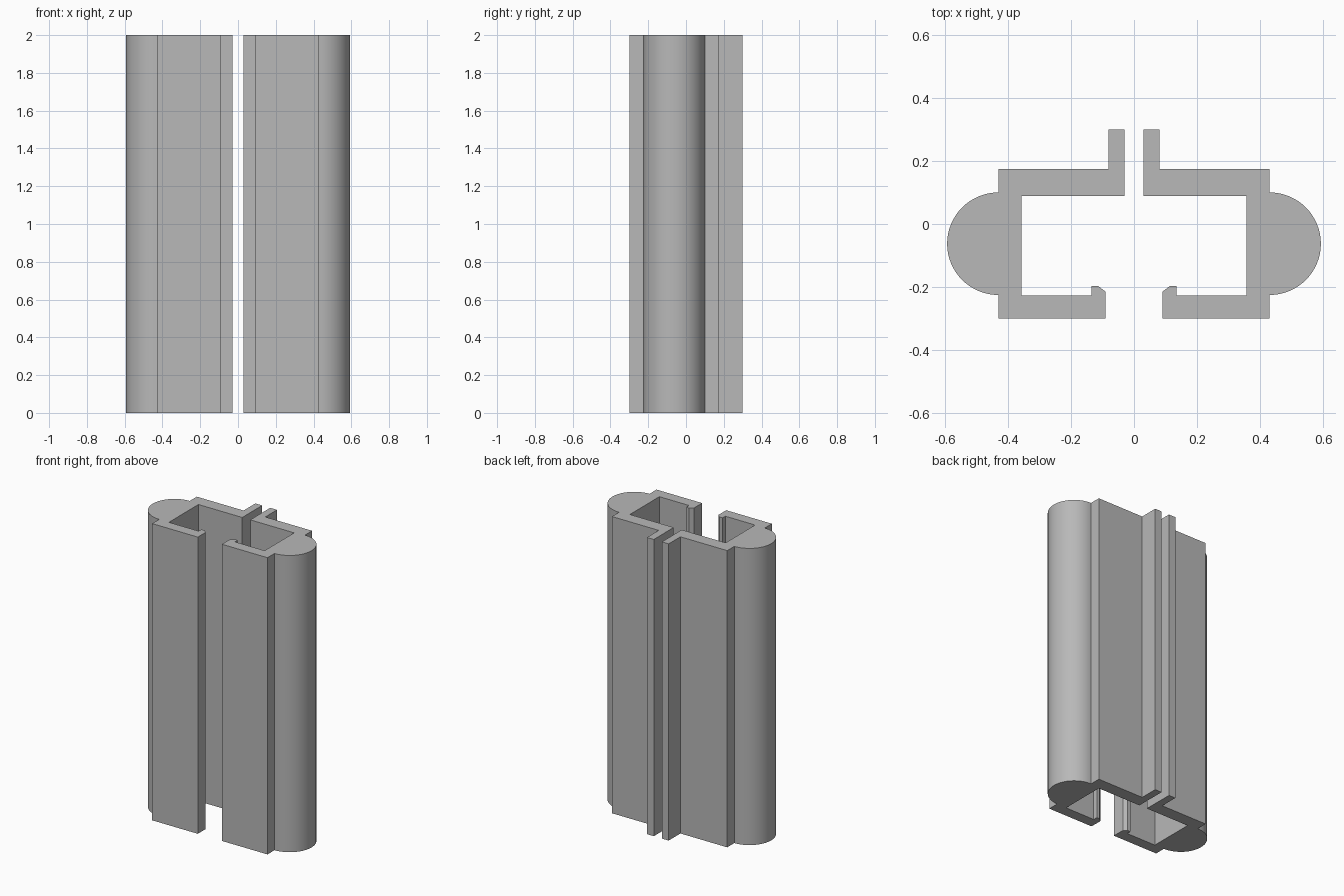
import bpy
import bmesh
import math

default = bpy.data.objects.get("Cube")
if default:
    bpy.data.objects.remove(default, do_unlink=True)

HEIGHT = 2.0
ARC_STEPS = 32

# Single plain grey
grey = bpy.data.materials.new("aluminium_grey")
grey.use_nodes = True
colour = (0.48, 0.48, 0.48, 1.0)
grey.diffuse_color = colour
grey.node_tree.nodes["Principled BSDF"].inputs["Base Color"].default_value = colour

# Half-round outer bulge
outer_x, bulge_y, radius = 0.43, -0.0625, 0.1625
bulge = []
for i in range(ARC_STEPS + 1):
    a = -math.pi / 2 + math.pi * i / ARC_STEPS
    bulge.append((outer_x + radius * math.cos(a), bulge_y + radius * math.sin(a)))

# Cross-section of the left half, counter-clockwise
front_arm = [(0.09, -0.3), (outer_x, -0.3)]
back_arm = [(outer_x, 0.175), (0.081, 0.175)]
flange = [(0.081, 0.3), (0.03, 0.3), (0.03, 0.088)]
channel = [(0.357, 0.088), (0.357, -0.226), (0.135, -0.226)]
lip = [(0.135, -0.196), (0.114, -0.196), (0.09, -0.215)]
section = front_arm + bulge + back_arm + flange + channel + lip


def extrude_section(name, side):
    """Extrude the cross-section upward; side is 1 or -1 in x."""
    bm = bmesh.new()
    base = bm.faces.new([bm.verts.new((side * x, y, 0)) for x, y in section])
    top = bmesh.ops.extrude_face_region(bm, geom=[base], use_keep_orig=True)
    moved = [v for v in top["geom"] if isinstance(v, bmesh.types.BMVert)]
    bmesh.ops.translate(bm, verts=moved, vec=(0, 0, HEIGHT))
    bmesh.ops.recalc_face_normals(bm, faces=bm.faces)
    mesh = bpy.data.meshes.new(name)
    bm.to_mesh(mesh)
    bm.free()
    mesh.materials.append(grey)
    obj = bpy.data.objects.new(name, mesh)
    bpy.context.collection.objects.link(obj)
    return obj


# Two mirrored rails with an open slot between them
rails = [extrude_section("left_rail", 1), extrude_section("right_rail", -1)]

bpy.ops.object.select_all(action="DESELECT")
for rail in rails:
    rail.select_set(True)
bpy.context.view_layer.objects.active = rails[0]
bpy.ops.object.shade_smooth_by_angle(angle=math.radians(30))
